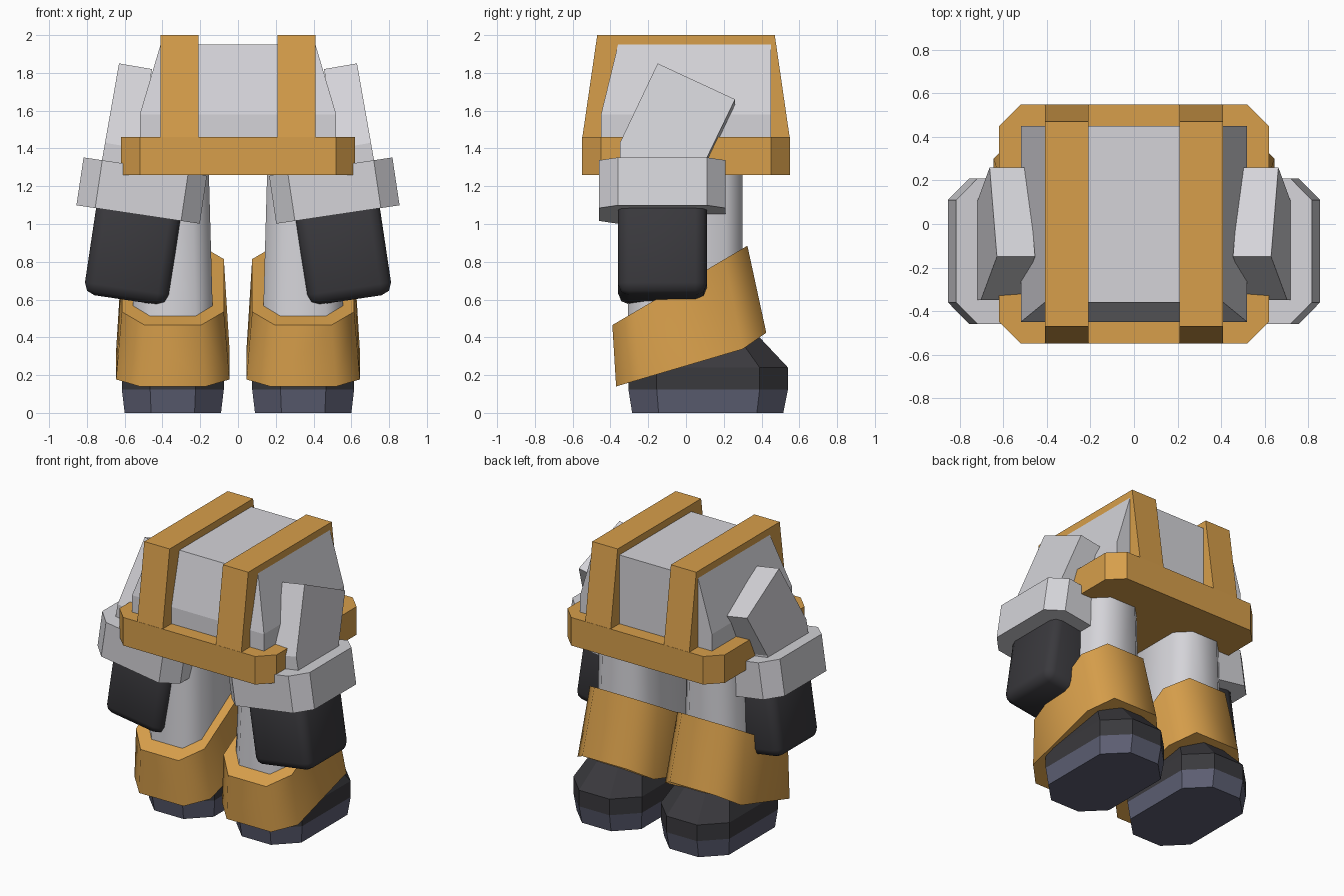
import bpy, bmesh, math
from mathutils import Vector, Matrix

if "Cube" in bpy.data.objects:
    bpy.data.objects.remove(bpy.data.objects["Cube"])


def material(name, rgb):
    m = bpy.data.materials.new(name)
    m.diffuse_color = (*rgb, 1)
    m.use_nodes = True
    m.node_tree.nodes["Principled BSDF"].inputs["Base Color"].default_value = m.diffuse_color
    return m


ORANGE = material("orange", (0.68, 0.345, 0.07))
WHITE = material("light grey", (0.66, 0.655, 0.69))
BLACK = material("charcoal", (0.042, 0.041, 0.047))
SLATE = material("slate blue", (0.108, 0.113, 0.17))


def finish(name, bm, mat, mirror=False, angle=0):
    bmesh.ops.recalc_face_normals(bm, faces=bm.faces)
    me = bpy.data.meshes.new(name)
    bm.to_mesh(me)
    bm.free()
    me.materials.append(mat)
    if angle:
        me.polygons.foreach_set("use_smooth", [True] * len(me.polygons))
        me.set_sharp_from_angle(angle=math.radians(angle))
    ob = bpy.data.objects.new(name, me)
    bpy.context.collection.objects.link(ob)
    if mirror:
        ob.modifiers.new("mirror", "MIRROR").use_mirror_merge = False
    return ob


def loft(name, rings, mat, mirror=False, angle=0, matrix=None):
    """Bridge rings of equal point count and cap both ends."""
    bm = bmesh.new()
    loops = [[bm.verts.new(p) for p in r] for r in rings]
    n = len(loops[0])
    for a, b in zip(loops, loops[1:]):
        for i in range(n):
            j = (i + 1) % n
            bm.faces.new((a[i], a[j], b[j], b[i]))
    bm.faces.new(loops[0][::-1])
    bm.faces.new(loops[-1])
    if matrix:
        bm.transform(matrix)
    return finish(name, bm, mat, mirror, angle)


def octagon(cx, hw, y0, y1, c, z):
    """Rectangle with cut corners; z is a number or a function of y."""
    zf = z if callable(z) else (lambda y: z)
    pts = [(-hw + c, y0), (hw - c, y0), (hw, y0 + c), (hw, y1 - c),
           (hw - c, y1), (-hw + c, y1), (-hw, y1 - c), (-hw, y0 + c)]
    return [(cx + x, y, zf(y)) for x, y in pts]


def rect(hw, y0, y1, z):
    return [(-hw, y0, z), (hw, y0, z), (hw, y1, z), (-hw, y1, z)]


# Waist plate and torso
loft("waist_plate", [octagon(0, 0.62, -0.55, 0.55, 0.1, z) for z in (1.26, 1.46)], ORANGE)
loft("torso", [rect(0.52, -0.45, 0.45, 1.4), rect(0.52, -0.45, 0.45, 1.58),
               rect(0.41, -0.36, 0.45, 1.95)], WHITE)

# Straps over the torso
strap = [(-0.55, 1.45), (0.55, 1.45), (0.47, 2.0), (-0.47, 2.0)]
loft("strap", [[(x, y, z) for y, z in strap] for x in (0.21, 0.41)], ORANGE, True)

# Upper arm slab, leaning outwards towards the cuff
arm = [(-0.15, 1.85), (0.26, 1.66), (0.11, 1.35), (0.11, 1.2), (-0.35, 1.2), (-0.35, 1.43)]
loft("upper_arm", [[(x + 0.176 * (1.85 - z), y, z - dz) for y, z in arm]
                   for x, dz in ((0.455, 0.03), (0.63, 0.0))], WHITE, True)

# Cuff and hand share the tilt of the forearm
tilt = Matrix.Translation((0.51, 0, 1.177)) @ Matrix.Rotation(math.radians(-8.5), 4, "Y")


def cuff_ring(z):
    ring = octagon(0, 0.33, -0.46, 0.21, 0.1, z)
    ring[5] = (-0.08, 0.21, z)       # longer cut on the inner back corner
    ring[6] = (-0.33, -0.04, z)
    return ring


loft("cuff", [cuff_ring(z) for z in (-0.128, 0.128)], WHITE, True, matrix=tilt)

bm = bmesh.new()
bmesh.ops.create_cube(bm, size=1)
bm.transform(Matrix.Translation((0, -0.125, -0.31)) @ Matrix.Diagonal((0.45, 0.47, 0.55, 1)))
bmesh.ops.bevel(bm, geom=bm.edges[:], offset=0.06, segments=2, profile=0.5, affect="EDGES")
bm.transform(tilt)
finish("hand", bm, BLACK, True, 50)

# Legs
LX = 0.345
loft("leg", [octagon(LX, 0.215, -0.31, 0.30, 0.09, 0.4),
             octagon(LX, 0.19, -0.29, 0.30, 0.09, 1.3)], WHITE, True, 50)


# Slanted shin guard
def guard_top(y):
    return 0.465 + 0.587 * (y + 0.39)


def guard_bottom(y):
    return 0.14 + 0.295 * (y + 0.37) + max(0, y - 0.30) * 0.4


loft("shin_guard", [octagon(LX, 0.30, -0.37, 0.425, 0.125, guard_bottom),
                    octagon(LX, 0.27, -0.39, 0.325, 0.12, guard_top)], ORANGE, True, 50)

# Sole and shoe
loft("sole", [octagon(LX, 0.255, -0.285, 0.515, 0.14, 0.0),
              octagon(LX, 0.27, -0.305, 0.54, 0.15, 0.125)], SLATE, True)
loft("shoe", [octagon(LX, 0.27, -0.305, 0.54, 0.15, 0.125),
              octagon(LX, 0.27, -0.305, 0.54, 0.15, 0.24),
              octagon(LX, 0.19, -0.2, 0.38, 0.11, 0.41)], BLACK, True)
